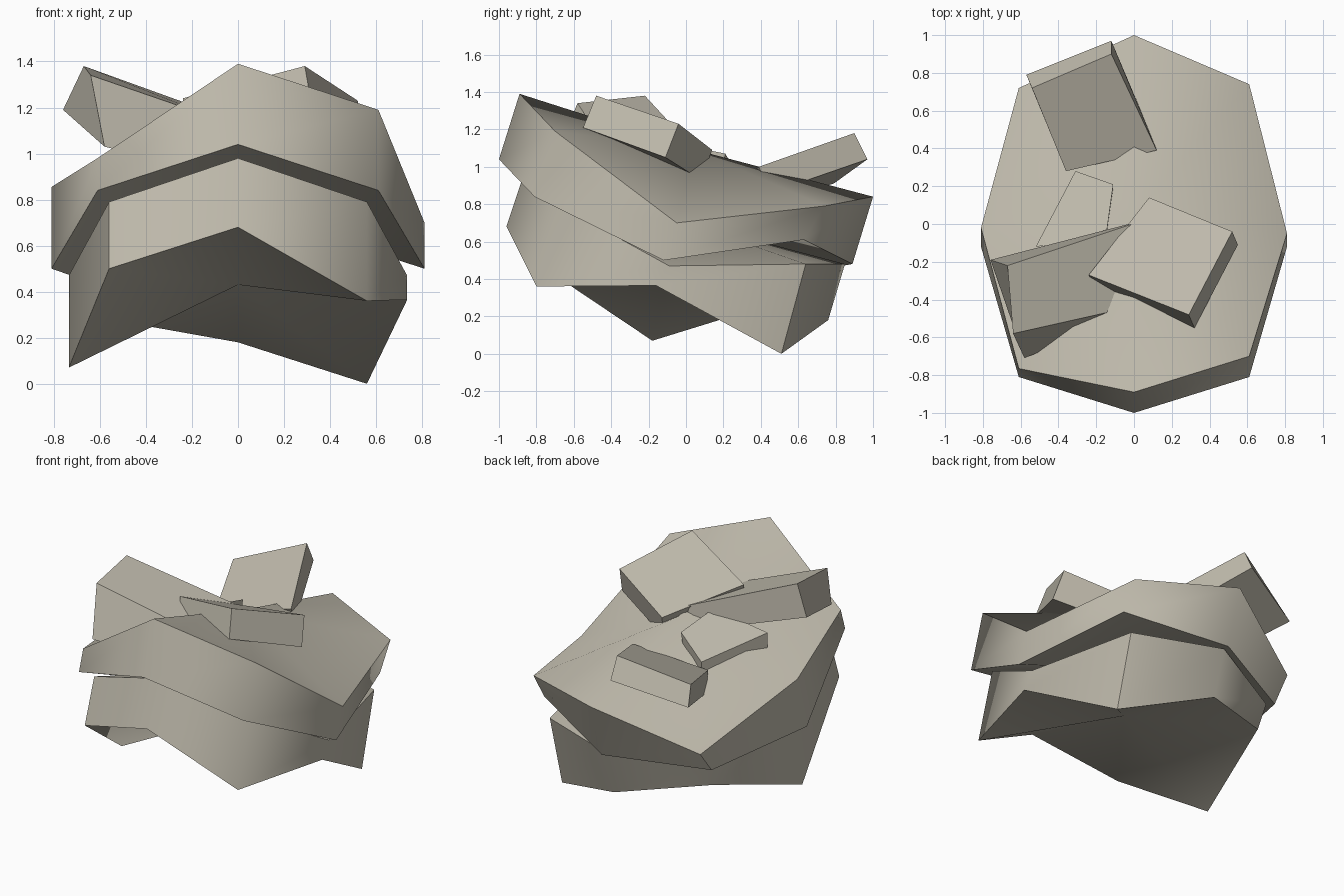
import bpy, bmesh, math

if "Cube" in bpy.data.objects:
    bpy.data.objects.remove(bpy.data.objects["Cube"])

# One flat stone colour for everything
stone = bpy.data.materials.new("warm_grey_stone")
stone.diffuse_color = (0.52, 0.49, 0.41, 1)
stone.use_nodes = True
stone.node_tree.nodes["Principled BSDF"].inputs["Base Color"].default_value = stone.diffuse_color


def finish(name, bm):
    bmesh.ops.recalc_face_normals(bm, faces=bm.faces)
    me = bpy.data.meshes.new(name)
    bm.to_mesh(me)
    bm.free()
    me.materials.append(stone)
    ob = bpy.data.objects.new(name, me)
    bpy.context.collection.objects.link(ob)
    bpy.ops.object.select_all(action='DESELECT')
    bpy.context.view_layer.objects.active = ob
    ob.select_set(True)
    bpy.ops.object.shade_smooth_by_angle(angle=math.radians(55))


def slab(name, xs, low, high, low_mid, high_mid):
    """Bent eight-sided slab; rings are (y, z) from the front, going round
    by the right, and each cap is a fan around a middle point (y, z)."""
    bm = bmesh.new()
    rings = [[bm.verts.new((x, y, z)) for x, (y, z) in zip(xs, ring)]
             for ring in (low, high)]
    mids = [bm.verts.new((0, *m)) for m in (low_mid, high_mid)]
    n = len(xs)
    for i in range(n):
        j = (i + 1) % n
        bm.faces.new((rings[0][i], rings[0][j], rings[1][j], rings[1][i]))
        for ring, mid in zip(rings, mids):
            bm.faces.new((ring[i], ring[j], mid))
    finish(name, bm)


def octagon_x(mid, side):
    return [0, mid, side, mid, 0, -mid, -side, -mid]


def chunk(name, top, bottom):
    """Tilted six-sided block from its upper and lower corners."""
    bm = bmesh.new()
    a = [bm.verts.new(p) for p in top]
    b = [bm.verts.new(p) for p in bottom]
    bm.faces.new(a)
    bm.faces.new(b[::-1])
    for i in range(4):
        j = (i + 1) % 4
        bm.faces.new((a[i], b[i], b[j], a[j]))
    finish(name, bm)


# Two stacked slabs
slab("lower_slab", octagon_x(0.56, 0.735),
     [(-.96, .68), (-.80, .36), (-.16, .365), (.51, 0),
      (.76, .18), (.50, .28), (-.18, .07), (-.82, .50)],
     [(-.86, .98), (-.67, .79), (-.09, .47), (.64, .48),
      (.85, .48), (.58, .42), (-.09, .47), (-.72, .79)],
     (-.10, .43), (-.05, .72))
slab("upper_slab", octagon_x(0.61, 0.81),
     [(-1.0, 1.04), (-.81, .84), (-.12, .50), (.63, .61),
      (.89, .48), (.60, .43), (-.12, .50), (-.81, .84)],
     [(-.89, 1.39), (-.70, 1.19), (-.05, .70), (.74, .79),
      (1.0, .84), (.72, .58), (-.02, .855), (-.765, .98)],
     (-.10, .76), (.05, 1.09))

# Loose chunks on top
chunk("back_chunk",
      [(-.12, .90, 1.18), (-.54, .72, 1.03), (-.36, .28, .91), (.12, .39, 1.0)],
      [(-.12, .97, 1.04), (-.57, .79, .91), (-.38, .33, .78), (.10, .45, .86)])
chunk("left_chunk",
      [(-.67, -.22, 1.38), (-.64, -.58, 1.34), (-.06, -.45, 1.14), (.05, .02, 1.12)],
      [(-.76, -.19, 1.19), (-.58, -.71, 1.03), (-.12, -.52, .92), (.0, -.02, .96)])
chunk("right_chunk",
      [(.29, -.48, 1.38), (.52, -.04, 1.23), (.08, .14, 1.09), (-.24, -.27, 1.24)],
      [(.32, -.55, 1.21), (.55, -.11, 1.05), (.11, .08, .93), (-.21, -.33, 1.07)])
chunk("middle_chunk",
      [(-.31, .28, .95), (-.11, .21, 1.07), (-.15, -.08, 1.13), (-.52, -.12, 1.05)],
      [(-.31, .28, .84), (-.11, .18, .92), (-.15, -.10, .96), (-.52, -.12, .90)])
